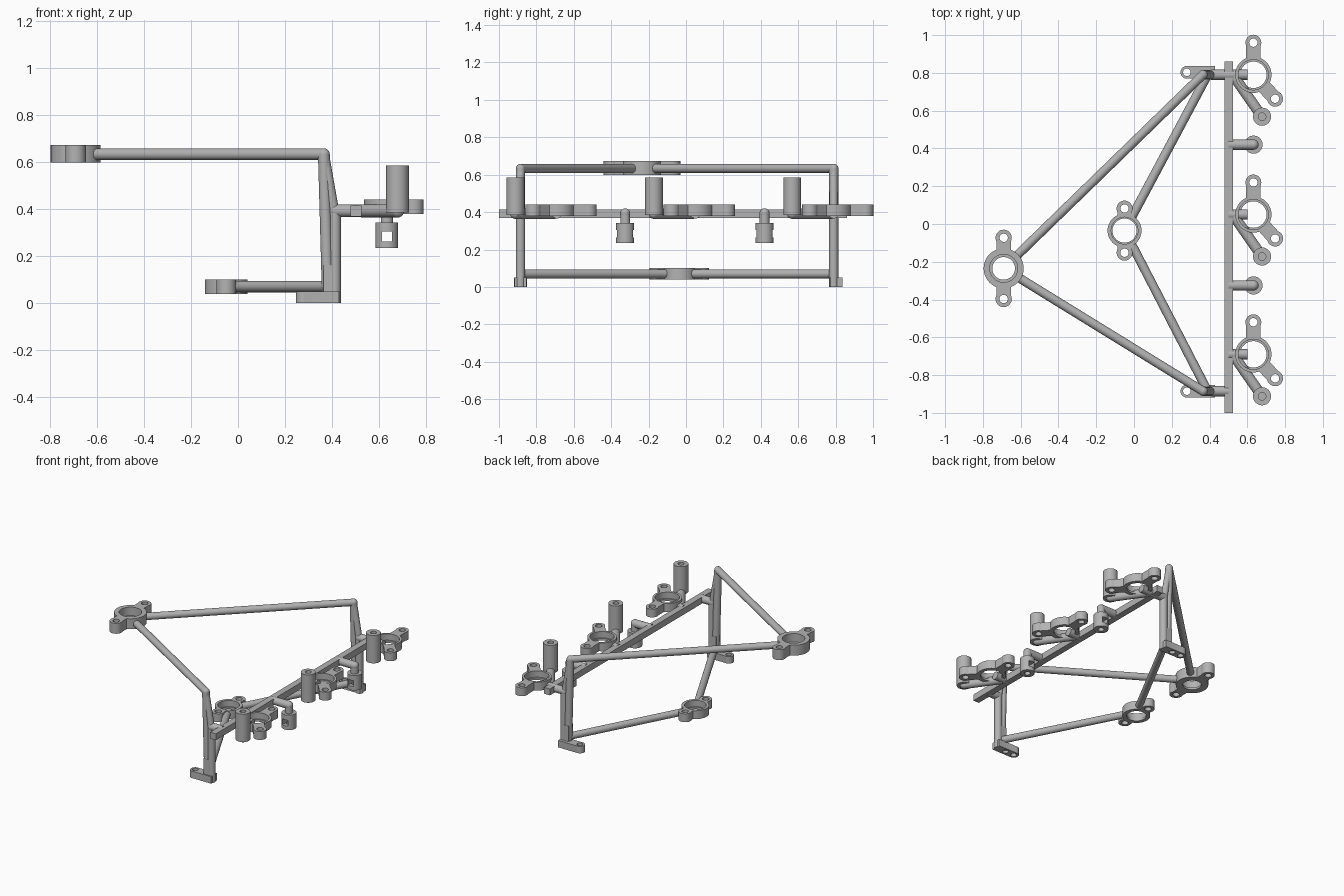
import bpy
from math import atan2, hypot
from mathutils import Vector

default = bpy.data.objects.get("Cube")
if default:
    bpy.data.objects.remove(default, do_unlink=True)

grey = bpy.data.materials.new("plain grey")
grey.use_nodes = True
grey.diffuse_color = (0.45, 0.45, 0.45, 1)
grey.node_tree.nodes["Principled BSDF"].inputs["Base Color"].default_value = (0.45, 0.45, 0.45, 1)


def finish(obj, name):
    obj.name = name
    obj.data.materials.clear()
    obj.data.materials.append(grey)
    bpy.ops.object.select_all(action='DESELECT')
    obj.select_set(True)
    bpy.context.view_layer.objects.active = obj
    bpy.ops.object.shade_smooth_by_angle()
    return obj


def rod(a, b, r, name="rod", sides=32):
    a, b = Vector(a), Vector(b)
    d = b - a
    bpy.ops.mesh.primitive_cylinder_add(vertices=sides, radius=r, depth=d.length, location=(a + b) / 2)
    obj = bpy.context.object
    obj.rotation_euler = d.to_track_quat('Z', 'Y').to_euler()
    return finish(obj, name)


def ball(p, r, name):
    bpy.ops.mesh.primitive_uv_sphere_add(segments=24, ring_count=12, radius=r, location=p)
    return finish(bpy.context.object, name)


def box(center, size, name="box", turn=0):
    bpy.ops.mesh.primitive_cube_add(size=1, location=center, rotation=(0, 0, turn))
    obj = bpy.context.object
    obj.scale = size
    return finish(obj, name)


def combine(obj, other, operation):
    mod = obj.modifiers.new("cut", 'BOOLEAN')
    mod.operation, mod.solver, mod.object = operation, 'EXACT', other
    bpy.context.view_layer.update()
    bpy.context.view_layer.objects.active = obj
    bpy.ops.object.modifier_apply(modifier=mod.name)
    bpy.data.objects.remove(other, do_unlink=True)


def drill(obj, x, y, z0, z1, r):
    combine(obj, rod((x, y, z0), (x, y, z1), r), 'DIFFERENCE')


# Ring with screw ears and a counterbored hole
def housing(name, x, y, z0, z1, outer, bore, hole, ears, ear_r):
    body = rod((x, y, z0), (x, y, z1), outer, name, 48)
    for dx, dy in ears:
        neck = box((x + dx / 2, y + dy / 2, (z0 + z1) / 2),
                   (hypot(dx, dy), ear_r * 1.8, z1 - z0), turn=atan2(dy, dx))
        combine(body, neck, 'UNION')
        combine(body, rod((x + dx, y + dy, z0), (x + dx, y + dy, z1), ear_r), 'UNION')
    for dx, dy in ears:
        drill(body, x + dx, y + dy, z0 - 0.1, z1 + 0.1, 0.022)
    drill(body, x, y, z0 - 0.1, z1 + 0.1, hole)
    drill(body, x, y, z0 + 0.015, z1 + 0.1, bore)
    return finish(body, name)


UPPER = Vector((-0.69, -0.235, 0.633))
LOWER = Vector((-0.05, -0.035, 0.07))
housing("upper_ring", UPPER.x, UPPER.y, 0.598, 0.673, 0.106, 0.074, 0.06,
        [(0, 0.162), (0, -0.162)], 0.043)
housing("lower_ring", LOWER.x, LOWER.y, 0.04, 0.1, 0.09, 0.071, 0.064,
        [(0, 0.117), (0, -0.117)], 0.042)


# Tube from the edge of a ring to a corner
def spoke(center, end, gap, name):
    end = Vector(end)
    rod(center + (end - center).normalized() * gap, end, 0.024, name)


# Side uprights, feet and long braces
for side, y, foot_y in (("left", 0.79, 0.803), ("right", -0.885, -0.885)):
    top = (0.365, y, 0.633)
    spoke(UPPER, top, 0.09, side + "_upper_brace")
    spoke(LOWER, (0.39, y, 0.07), 0.078, side + "_lower_brace")
    ball(top, 0.025, side + "_upper_corner")
    rod(top, (0.382, y, 0.03), 0.025, side + "_inner_upright")
    rod(top, (0.408, y, 0.39), 0.022, side + "_outer_upright")
    rod((0.412, y, 0.4), (0.412, y, 0), 0.025, side + "_post")
    ball((0.412, y, 0.393), 0.027, side + "_elbow")
    rod((0.412, y, 0.393), (0.5, y, 0.393), 0.027, side + "_bar_link")
    box((0.383, y, 0.105), (0.04, 0.05, 0.115), side + "_gusset")
    foot = rod((0.28, foot_y, 0), (0.28, foot_y, 0.05), 0.034, side + "_foot")
    combine(foot, box((0.355, foot_y, 0.025), (0.15, 0.066, 0.05)), 'UNION')
    drill(foot, 0.28, foot_y, -0.1, 0.1, 0.02)
    drill(foot, 0.35, foot_y, -0.1, 0.02, 0.02)
    finish(foot, side + "_foot")

# Long bar
box((0.502, -0.07, 0.392), (0.046, 1.86, 0.046), "long_bar")

# Three side rings, each with an upright sleeve
for i, y in enumerate((0.79, 0.05, -0.69)):
    n = str(i + 1)
    housing("side_ring_" + n, 0.632, y, 0.38, 0.44, 0.096, 0.08, 0.07,
            [(0, 0.17), (0.115, -0.127)], 0.042)
    rod((0.5, y, 0.393), (0.6, y, 0.393), 0.027, "ring_link_" + n)
    rod((0.53, y - 0.01, 0.392), (0.678, y - 0.222, 0.392), 0.028, "sleeve_arm_" + n)
    ball((0.678, y - 0.222, 0.392), 0.028, "sleeve_arm_end_" + n)
    sleeve = rod((0.678, y - 0.222, 0.385), (0.678, y - 0.222, 0.585), 0.048, "sleeve_" + n)
    drill(sleeve, 0.678, y - 0.222, 0.44, 0.7, 0.02)
    finish(sleeve, "sleeve_" + n)

# Two hanging sockets with a square window
for i, y in enumerate((0.42, -0.325)):
    n = str(i + 1)
    x = 0.633
    rod((0.5, y, 0.393), (x, y, 0.393), 0.027, "socket_arm_" + n)
    ball((x, y, 0.393), 0.027, "socket_elbow_" + n)
    rod((x, y, 0.393), (x, y, 0.33), 0.026, "socket_neck_" + n)
    socket = rod((x, y, 0.235), (x, y, 0.342), 0.048, "socket_" + n)
    combine(socket, box((x, y, 0.284), (0.042, 0.2, 0.042)), 'DIFFERENCE')
    drill(socket, x, y, 0.1, 0.28, 0.02)
    finish(socket, "socket_" + n)
